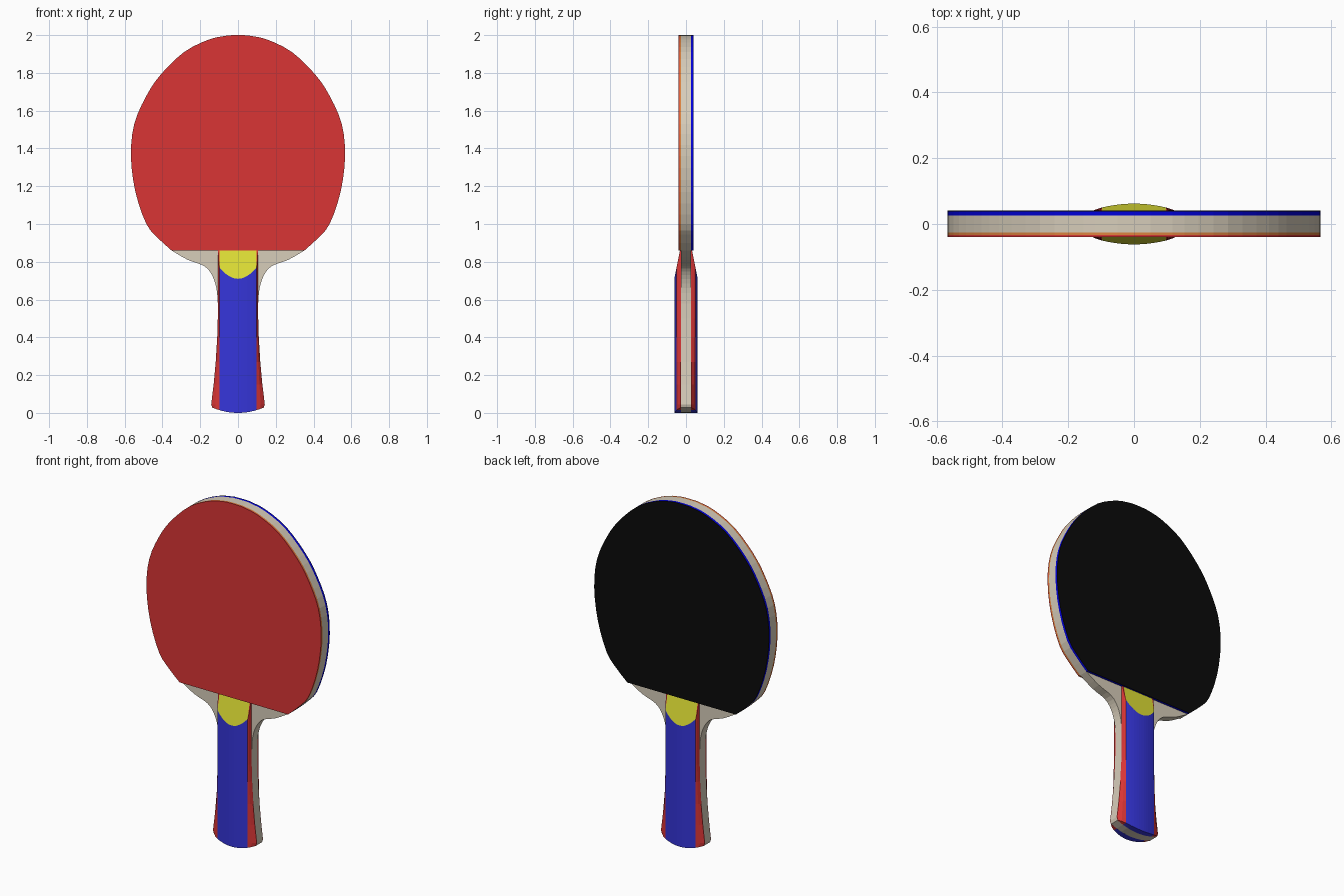
import bpy, bmesh
from mathutils import Vector

if "Cube" in bpy.data.objects:
    bpy.data.objects.remove(bpy.data.objects["Cube"])


def material(name, r, g, b):
    m = bpy.data.materials.new(name)
    m.diffuse_color = (r, g, b, 1)
    m.use_nodes = True
    m.node_tree.nodes["Principled BSDF"].inputs["Base Color"].default_value = m.diffuse_color
    return m


WOOD = material("pale wood", 0.68, 0.61, 0.49)
RED = material("red", 0.70, 0.036, 0.036)
BLUE = material("blue", 0.036, 0.036, 0.70)
YELLOW = material("yellow", 0.74, 0.74, 0.036)
ORANGE = material("orange sponge", 0.72, 0.23, 0.05)
DEEP_BLUE = material("deep blue sponge", 0.0, 0.0, 0.70)
BLACK = material("black rubber", 0.003, 0.003, 0.003)

CORE = 0.026        # half thickness of the wood
RUBBER_Z = 0.86     # straight lower edge of the rubbers
PANEL_X = 0.098     # half width of the blue panel


def finish(bm, name, mats):
    bmesh.ops.recalc_face_normals(bm, faces=bm.faces)
    me = bpy.data.meshes.new(name)
    bm.to_mesh(me)
    bm.free()
    for m in mats:
        me.materials.append(m)
    ob = bpy.data.objects.new(name, me)
    bpy.context.collection.objects.link(ob)
    return ob


def smooth(pts, n=3):
    """Catmull-Rom curve through the points."""
    p = [Vector(q) for q in pts]
    p = [2 * p[0] - p[1]] + p + [2 * p[-1] - p[-2]]
    out = []
    for a, b, c, d in zip(p, p[1:], p[2:], p[3:]):
        for i in range(n):
            t = i / n
            out.append(0.5 * (2 * b + (c - a) * t + (2 * a - 5 * b + 4 * c - d) * t * t
                              + (3 * b - a - 3 * c + d) * t ** 3))
    return out + [p[-2]]


def plate(name, half, y0, y1, mat):
    """Mirror a right half outline and extrude it from y0 to y1."""
    pts = [(x, z) for x, z in half] + [(-x, z) for x, z in reversed(half) if x > 1e-4]
    bm = bmesh.new()
    f = bm.faces.new([bm.verts.new((x, y0, z)) for x, z in pts])
    r = bmesh.ops.extrude_face_region(bm, geom=[f])
    vs = [v for v in r["geom"] if isinstance(v, bmesh.types.BMVert)]
    bmesh.ops.translate(bm, verts=vs, vec=(0, y1 - y0, 0))
    return finish(bm, name, [mat])


# Outlines of blade and handle (right half: x, z)
blade = smooth([(0.352, 0.86), (0.42, 0.922), (0.485, 1.0), (0.543, 1.17), (0.567, 1.36),
                (0.549, 1.53), (0.487, 1.675), (0.41, 1.79), (0.286, 1.91),
                (0.153, 1.977), (0.05, 1.999)], 3) + [Vector((0, 2.0))]
neck = smooth([(0.107, 0.58), (0.114, 0.66), (0.138, 0.73), (0.18, 0.778),
               (0.265, 0.81), (0.352, 0.86)], 3)[:-1]
flare = [(0.028, 0.136), (0.045, 0.142), (0.15, 0.129), (0.27, 0.118),
         (0.40, 0.110), (0.50, 0.107)]          # z, half width


def dip(x):
    """Rounded butt end of the handle."""
    return 0.028 * (x / 0.136) ** 2


butt = [(x, dip(x)) for x in (0, 0.033, 0.066, PANEL_X)]
core_outline = ([Vector(p) for p in butt] + [Vector((w, z)) for z, w in flare]
                + neck + blade)

# Wood core and rubber layers
plate("wood_core", core_outline, -CORE, CORE, WOOD)
plate("front_sponge", blade, -CORE, -0.034, ORANGE)
plate("front_rubber", blade, -0.034, -0.039, RED)
plate("back_sponge", blade, CORE, 0.0385, DEEP_BLUE)
plate("back_rubber", blade, 0.0385, 0.041, BLACK)


# Handle scales: lofted columns, sloped off at the top
def scale_part(name, section, mats, side_x, side_y, cap_index):
    rows = [(0.0, 0.136)] + flare[1:] + [(0.70, 0.107), (RUBBER_Z, 0.107)]
    bm = bmesh.new()
    grid = []
    for i, (z, w) in enumerate(rows):
        sec = section(w)
        zs = [dip(x) if i == 0 else z for x, y in sec]
        outer = [bm.verts.new((x, y, h)) for (x, y), h in zip(sec, zs)]
        inner = [bm.verts.new((x, CORE, h)) for (x, y), h in zip(sec, zs)]
        grid.append((outer, inner))
    n = len(grid[0][0])
    for (o0, i0), (o1, i1) in zip(grid, grid[1:]):
        for k in range(n - 1):
            bm.faces.new((o0[k], o0[k + 1], o1[k + 1], o1[k]))
            bm.faces.new((i0[k], i0[k + 1], i1[k + 1], i1[k]))
        for k in (0, n - 1):
            bm.faces.new((o0[k], i0[k], i1[k], o1[k]))
    for o, i in (grid[0], grid[-1]):
        for k in range(n - 1):
            bm.faces.new((o[k], o[k + 1], i[k + 1], i[k]))
    # sloped cut towards the blade
    bmesh.ops.bisect_plane(bm, geom=bm.verts[:] + bm.edges[:] + bm.faces[:],
                           plane_co=(0, 0.032, RUBBER_Z), plane_no=(0, 1, 0.2),
                           clear_outer=True)
    r = bmesh.ops.holes_fill(bm, edges=[e for e in bm.edges if e.is_boundary], sides=0)
    for f in r["faces"]:
        f.material_index = cap_index
    for v in bm.verts:
        v.co.x *= side_x
        v.co.y *= side_y
    finish(bm, name, mats)


def panel_section(w):
    xs = [PANEL_X * k / 6 for k in range(-6, 7)]
    return [(x, 0.062 - 0.012 * (x / PANEL_X) ** 2) for x in xs]


def strip_section(w):
    return [(PANEL_X, 0.05), ((PANEL_X + w) / 2, 0.043), (w, 0.029)]


for sy, side in ((-1, "front"), (1, "back")):
    scale_part(side + "_handle_panel", panel_section, [BLUE, YELLOW], 1, sy, 1)
    for sx, hand in ((-1, "left"), (1, "right")):
        scale_part(f"{side}_{hand}_handle_strip", strip_section, [RED], sx, sy, 0)
